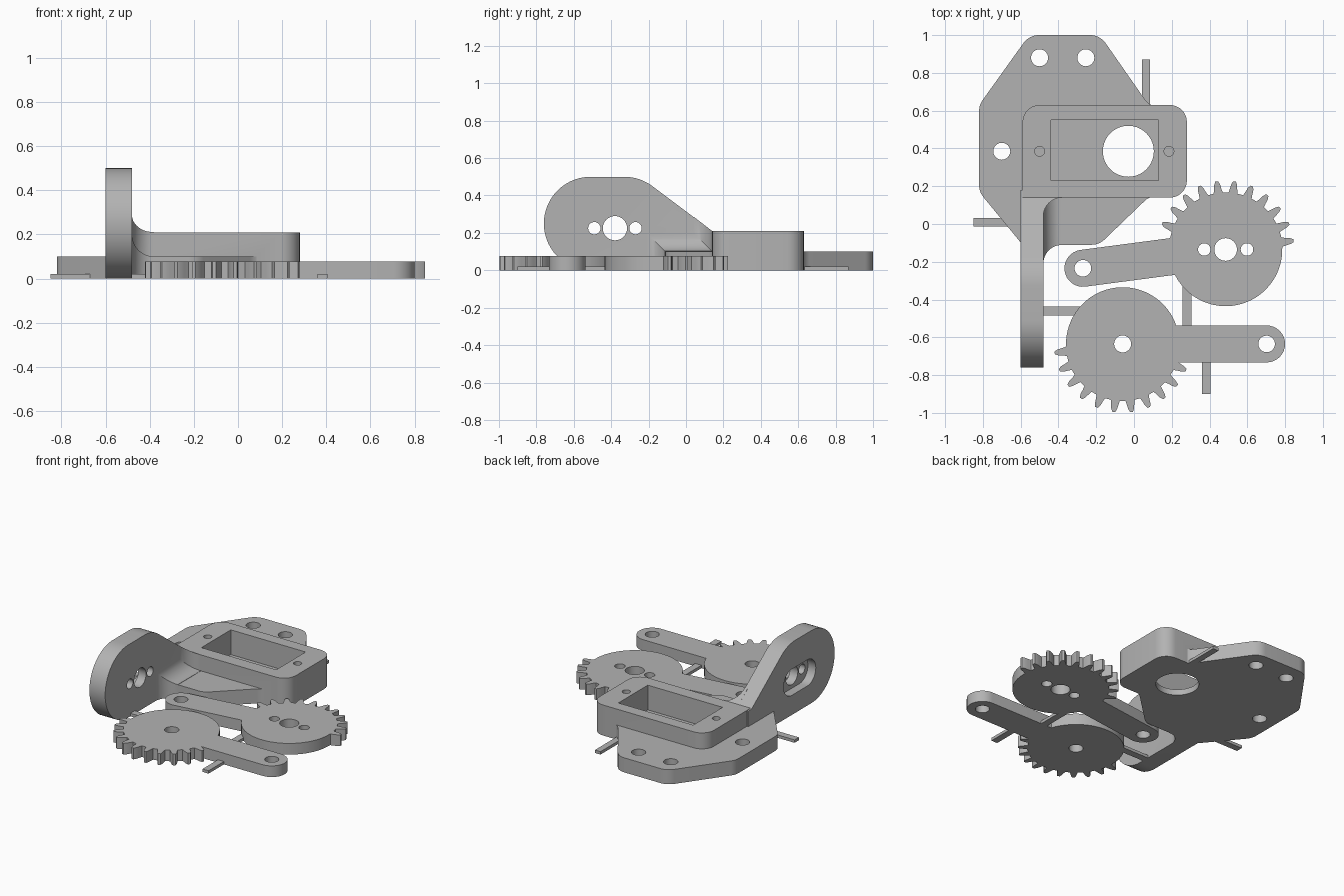
import bpy, bmesh, math
from mathutils import Vector

if "Cube" in bpy.data.objects:
    bpy.data.objects.remove(bpy.data.objects["Cube"])

grey = bpy.data.materials.new("plain grey")
grey.diffuse_color = (0.45, 0.45, 0.45, 1)
grey.use_nodes = True
grey.node_tree.nodes["Principled BSDF"].inputs["Base Color"].default_value = grey.diffuse_color


def make(name, bm):
    bmesh.ops.recalc_face_normals(bm, faces=bm.faces)
    me = bpy.data.meshes.new(name)
    bm.to_mesh(me)
    bm.free()
    ob = bpy.data.objects.new(name, me)
    bpy.context.collection.objects.link(ob)
    me.materials.append(grey)
    return ob


def loft(name, rings):
    """Skin equal-sized rings of 3D points and cap both ends."""
    bm = bmesh.new()
    vs = [[bm.verts.new(p) for p in r] for r in rings]
    n = len(vs[0])
    for a, b in zip(vs, vs[1:]):
        for i in range(n):
            j = (i + 1) % n
            bm.faces.new((a[i], a[j], b[j], b[i]))
    bm.faces.new(vs[0])
    bm.faces.new(vs[-1])
    return make(name, bm)


def prism(name, pts, lo, hi, axis='z'):
    if axis == 'z':
        return loft(name, [[(p[0], p[1], h) for p in pts] for h in (lo, hi)])
    return loft(name, [[(h, p[0], p[1]) for p in pts] for h in (lo, hi)])


def box_pts(x0, x1, y0, y1):
    return [(x0, y0), (x1, y0), (x1, y1), (x0, y1)]


def arc(cx, cy, r, a0, a1, n):
    return [(cx + r * math.cos(math.radians(a0 + (a1 - a0) * i / n)),
             cy + r * math.sin(math.radians(a0 + (a1 - a0) * i / n))) for i in range(n + 1)]


def circle(cx, cy, r, n=40):
    return arc(cx, cy, r, 0, 360, n)[:-1]


def capsule(a, b, r):
    t = math.degrees(math.atan2(b[1] - a[1], b[0] - a[0]))
    return arc(*b, r, t - 90, t + 90, 16) + arc(*a, r, t + 90, t + 270, 16)


def rounded(corners, n=8):
    """Outline with a tangent arc at every corner (x, y, radius)."""
    out = []
    for i, (x, y, r) in enumerate(corners):
        p = Vector((x, y))
        if r == 0:
            out.append((x, y))
            continue
        u = (Vector(corners[i - 1][:2]) - p).normalized()
        v = (Vector(corners[(i + 1) % len(corners)][:2]) - p).normalized()
        half = u.angle(v) / 2
        c = p + (u + v).normalized() * (r / math.sin(half))
        s = p + u * (r / math.tan(half)) - c
        e = p + v * (r / math.tan(half)) - c
        sweep = math.atan2(s.x * e.y - s.y * e.x, s.dot(e))
        a0 = math.atan2(s.y, s.x)
        out += [(c.x + r * math.cos(a0 + sweep * k / n),
                 c.y + r * math.sin(a0 + sweep * k / n)) for k in range(n + 1)]
    return out


def combine(ob, others, op):
    for o in others:
        m = ob.modifiers.new("bool", 'BOOLEAN')
        m.operation, m.solver, m.object = op, 'EXACT', o
        bpy.context.view_layer.objects.active = ob
        bpy.ops.object.modifier_apply(modifier=m.name)
        bpy.data.objects.remove(o)


def smooth(ob):
    bpy.ops.object.select_all(action='DESELECT')
    ob.select_set(True)
    bpy.context.view_layer.objects.active = ob
    bpy.ops.object.shade_smooth_by_angle(angle=math.radians(25))


# --- Motor bracket: base plate, raised housing and upright arm plate
R = 0.1
frame = prism("motor_bracket", rounded([
    (-0.82, 0.63, R), (-0.82, 0.17, R), (-0.59, -0.11, 0), (-0.185, -0.11, R),
    (0.075, 0.14, R), (0.2, 0.17, 0), (0.2, 0.6, 0), (0.078, 0.63, R),
    (-0.18, 1.0, R), (-0.555, 1.0, R)]), 0, 0.1)
housing = prism("housing", rounded([
    (-0.59, 0.14, 0), (0.28, 0.14, 0.09), (0.28, 0.63, 0.09), (-0.59, 0.63, 0.09)]), 0, 0.21)
arm = prism("arm", arc(-0.51, 0.25, 0.25, 270, 90, 28) + arc(-0.33, 0.25, 0.25, 90, 52, 8)
            + [(0.14, 0.21), (0.18, 0.205), (0.18, 0)], -0.6, -0.48, 'x')

# Concave fillets blending the arm into the base and the housing
steps = [(-0.5, R)]
for k in range(11):
    a = math.radians(9 * k)
    steps.append((-0.48 + R * (1 - math.cos(a)), max(R * (1 - math.sin(a)), 0.002)))
base_blend = loft("base_blend", [
    [(x, -0.11 - d, 0), (x, 0.16, 0), (x, 0.16, 0.1 + d), (x, -0.11 - d, 0.1 + d)]
    for x, d in steps])
side_blend = loft("side_blend", [
    [(x, 0.14 - d, 0), (x, 0.17, 0), (x, 0.17, 0.205), (x, 0.14, 0.21),
     (x, 0.14 - d, 0.21 + 0.77 * d)] for x, d in steps])
combine(frame, [housing, arm, base_blend, side_blend], 'UNION')

# Pocket, shaft opening, mounting holes and arm coupling recess
cuts = [prism("pocket", box_pts(-0.44, 0.13, 0.23, 0.55), 0.04, 0.4),
        prism("shaft", circle(-0.03, 0.385, 0.135), -0.1, 0.3),
        prism("recess", capsule((-0.465, 0.225), (-0.295, 0.225), 0.09), -0.7, -0.54, 'x')]
cuts += [prism("screw", circle(x, 0.385, 0.026, 24), 0.08, 0.3) for x in (-0.5, 0.185)]
cuts += [prism("mount", circle(x, y, 0.045, 32), -0.1, 0.3)
         for x, y in ((-0.5, 0.88), (-0.255, 0.88), (-0.7, 0.385))]
cuts += [prism("arm_hole", circle(y, 0.225, r, 32), -0.7, -0.4, 'x')
         for y, r in ((-0.38, 0.065), (-0.49, 0.033), (-0.27, 0.033))]
combine(frame, cuts, 'DIFFERENCE')
smooth(frame)


# --- Half-toothed gears, each with a lever
def gear(name, cx, cy, first, lever_angle, holes):
    pts = []
    for k in range(11):
        mid = first + 15 * k
        for da, r in ((-4.6, 0.302), (-3.4, 0.325), (-2.6, 0.346), (-1.2, 0.363),
                      (1.2, 0.363), (2.6, 0.346), (3.4, 0.325), (4.6, 0.302)):
            a = math.radians(mid + da)
            pts.append((cx + r * math.cos(a), cy + r * math.sin(a)))
    pts += arc(cx, cy, 0.3, first + 156, first + 354, 40)
    ob = prism(name, pts, 0, 0.077)
    a = math.radians(lever_angle)
    end = (cx + 0.762 * math.cos(a), cy + 0.762 * math.sin(a))
    root = (cx + 0.12 * math.cos(a), cy + 0.12 * math.sin(a))
    combine(ob, [prism("lever", capsule(root, end, 0.098), 0, 0.077)], 'UNION')
    combine(ob, [prism("hole", circle(x, y, r, 32), -0.1, 0.2)
                 for x, y, r in holes + [(*end, 0.044)]], 'DIFFERENCE')
    smooth(ob)


gear("drive_gear", 0.485, -0.135, 7.5, 187.5,
     [(0.485, -0.135, 0.06), (0.372, -0.135, 0.033), (0.598, -0.135, 0.033)])
gear("idle_gear", -0.06, -0.635, 187.5, 0, [(-0.06, -0.635, 0.045)])

# --- Thin flat tabs around the parts
for i, (x0, x1, y0, y1) in enumerate([
        (0.042, 0.085, 0.63, 0.87), (-0.85, -0.66, -0.013, 0.033), (-0.48, -0.27, -0.485, -0.437),
        (0.258, 0.305, -0.54, -0.33), (0.36, 0.406, -0.9, -0.73)]):
    prism("tab_%d" % (i + 1), box_pts(x0, x1, y0, y1), 0, 0.02)
